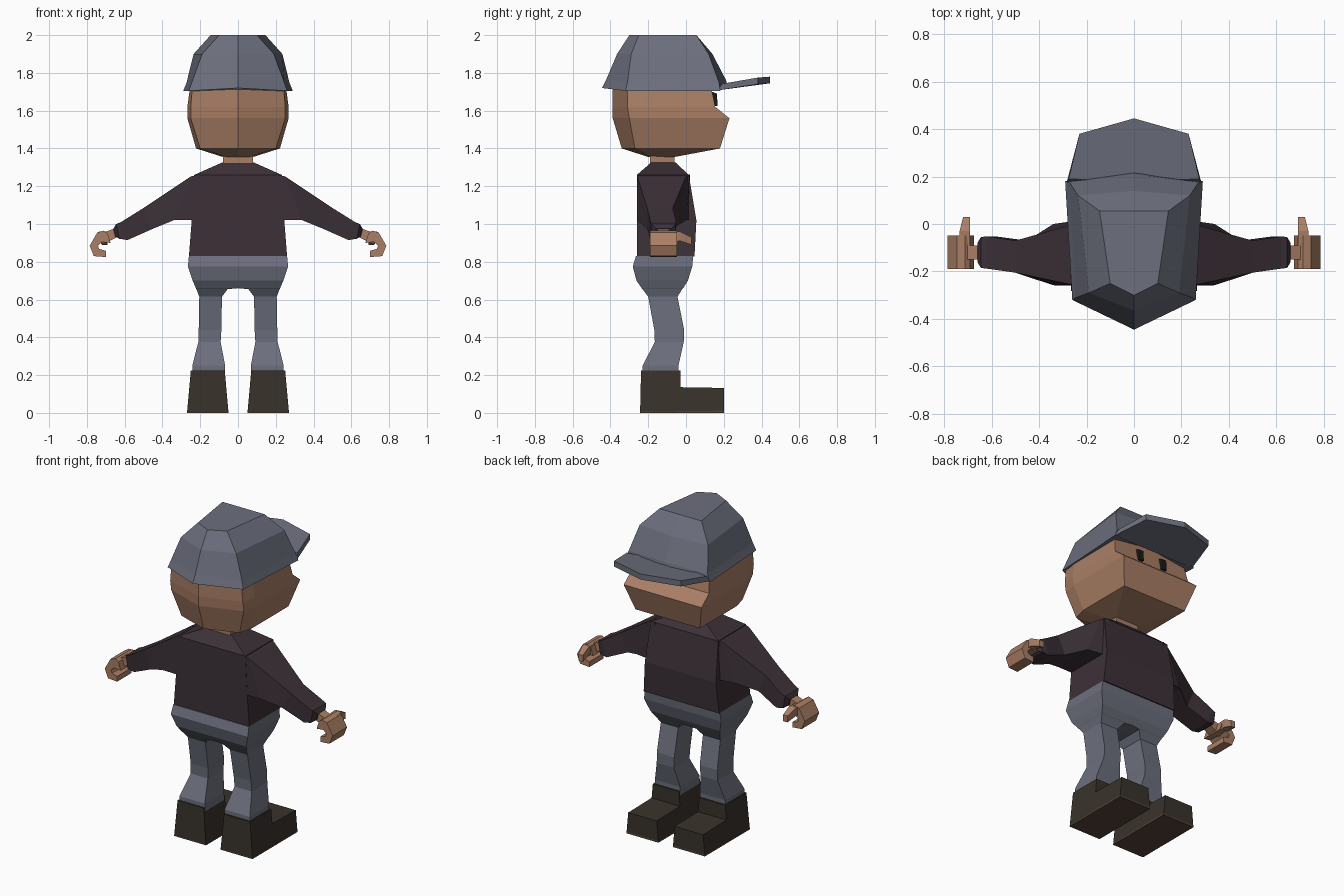
import bpy, bmesh


def material(name, rgb):
    m = bpy.data.materials.new(name)
    m.diffuse_color = (*rgb, 1)
    return m


CLOTH = material("slate_cloth", (0.15, 0.16, 0.205))
SKIN = material("skin", (0.40, 0.21, 0.13))
SHIRT = material("dark_shirt", (0.045, 0.03, 0.038))
LEATHER = material("leather", (0.04, 0.032, 0.024))
SOLE = material("sole", (0.09, 0.055, 0.038))
BLACK = material("black", (0.01, 0.01, 0.01))


def loft(name, rings, mat, mirror=False):
    """Skin a list of equal-length closed rings and cap both ends."""
    bm = bmesh.new()
    vs = [[bm.verts.new(p) for p in r] for r in rings]
    n = len(vs[0])
    for a, b in zip(vs, vs[1:]):
        for i in range(n):
            j = (i + 1) % n
            f = (a[i], a[j], b[j], b[i])
            # leave the mirror seam open
            if not (mirror and all(abs(v.co.x) < 1e-4 for v in f)):
                bm.faces.new(f)
    bm.faces.new(vs[0])
    bm.faces.new(vs[-1])
    bmesh.ops.recalc_face_normals(bm, faces=bm.faces)
    me = bpy.data.meshes.new(name)
    bm.to_mesh(me)
    bm.free()
    ob = bpy.data.objects.new(name, me)
    bpy.context.collection.objects.link(ob)
    me.materials.append(mat)
    if mirror:
        ob.modifiers.new("mirror", "MIRROR").use_axis[0] = True
    return ob


def rect(x0, x1, y0, y1, z):
    return [(x0, y0, z), (x1, y0, z), (x1, y1, z), (x0, y1, z)]


def sym(half):
    """Complete a half ring (x >= 0) with its mirror image."""
    return half + [(-x, y, z) for x, y, z in reversed(half) if x > 0]


def slab(name, profile, y0, y1, mat):
    """Mirrored prism: an x-z profile extruded along y."""
    return loft(name, [[(x, y, z) for x, z in profile] for y in (y0, y1)], mat, True)


# Head: ridged back, flat front with a projecting muzzle ledge
head = [(1.355, .08, .06, -.20, -.19, -.06), (1.40, .222, .20, -.34, -.27, .18),
        (1.56, .268, .25, -.388, -.30, .23), (1.62, .268, .25, -.388, -.31, .155),
        (1.74, .252, .24, -.39, -.31, .13)]
loft("head", [sym([(0, yb, z), (wb, yc, z), (w, yc + .09, z), (w, yf, z)])
              for z, w, wb, yb, yc, yf in head], SKIN)
loft("neck", [rect(-.08, .08, -.19, -.06, z) for z in (1.29, 1.38)], SKIN)

# Eyes
loft("eyes", [rect(.068, .10, .11, y, z) for y, z in ((.168, 1.625), (.163, 1.69), (.14, 1.70))],
     BLACK, True)

# Cap crown and brim
loft("cap_crown", [
    sym([(0, -.445, 1.72), (.26, -.32, 1.705), (.29, .18, 1.705), (0, .215, 1.75)]),
    sym([(0, -.42, 1.77), (.245, -.31, 1.75), (.272, .175, 1.75), (0, .21, 1.765)]),
    sym([(0, -.365, 1.90), (.19, -.29, 1.90), (.235, .12, 1.90), (0, .14, 1.90)]),
    sym([(0, -.30, 2.0), (.10, -.25, 2.0), (.145, .055, 2.0), (0, .055, 2.0)])], CLOTH)
loft("cap_brim", [
    sym([(0, .15, 1.725), (.285, .17, 1.708), (.23, .38, 1.74), (0, .445, 1.745)]),
    sym([(0, .18, 1.76), (.275, .19, 1.742), (.23, .38, 1.775), (0, .445, 1.78)])], CLOTH)

# Torso
loft("torso", [rect(-w, w, y0, y1, z) for z, w, y0, y1 in (
    (.828, .26, -.26, .045), (1.02, .245, -.26, .055),
    (1.26, .232, -.26, .015), (1.325, .085, -.185, -.055))], SHIRT)

# Sleeves: top and bottom edge points, then depth range
sleeve = [(.20, 1.262, .20, 1.02, -.26, .02), (.25, 1.252, .34, 1.02, -.258, 0),
          (.50, 1.085, .45, .975, -.205, -.07), (.62, 1.01, .585, .915, -.188, -.052),
          (.645, 1.0, .63, .922, -.185, -.055), (.66, .975, .65, .935, -.16, -.08)]
loft("sleeves", [[(xt, y0, zt), (xt, y1, zt), (xb, y1, zb), (xb, y0, zb)]
                 for xt, zt, xb, zb, y0, y1 in sleeve], SHIRT, True)

# Hands: wrist, curled palm and fingers, thumb
slab("wrists", [(.63, .985), (.71, .955), (.69, .905), (.62, .94)], -.15, -.09, SKIN)
slab("curled_hands", [(.69, .95), (.712, .965), (.745, .955), (.785, .885), (.763, .83),
                      (.70, .825), (.70, .858), (.735, .868), (.742, .885), (.72, .905),
                      (.675, .90)], -.19, -.048, SKIN)
loft("thumbs", [[(.69, y, z0), (x1, y, z0), (x1, y, z1), (.69, y, z1)]
                for y, x1, z0, z1 in ((-.12, .74, .90, .955), (-.03, .735, .91, .96),
                                      (.03, .72, .89, .93))], SKIN, True)

# Trousers: half pelvis running into one leg, mirrored
trousers = [(.83, 0, .26, -.265, .038), (.775, 0, .265, -.282, .033),
            (.70, 0, .24, -.262, .01), (.66, 0, .223, -.235, -.015),
            (.655, .055, .22, -.23, -.02), (.615, .085, .205, -.20, -.045),
            (.44, .088, .208, -.168, -.01), (.375, .092, .21, -.165, -.012),
            (.25, .068, .242, -.23, -.04), (.20, .068, .242, -.23, -.04)]
loft("trousers", [rect(x0, x1, y0, y1, z) for z, x0, x1, y0, y1 in trousers], CLOTH, True)

# Boots: L-shaped side profile, widening toward the ground
boot = [(-.243, .004), (.20, .01), (.20, .132), (-.03, .136), (-.03, .225), (-.238, .225)]
boots = loft("boots", [[(.16 + s * (.11 - .09 * z), y, z) for y, z in boot] for s in (-1, 1)],
             LEATHER, True)
loft("boot_soles", [rect(.05, .27, -.243, .20, 0), [(.05, -.243, .006), (.27, -.243, .006),
                                                    (.27, .20, .012), (.05, .20, .012)]],
     SOLE, True)
